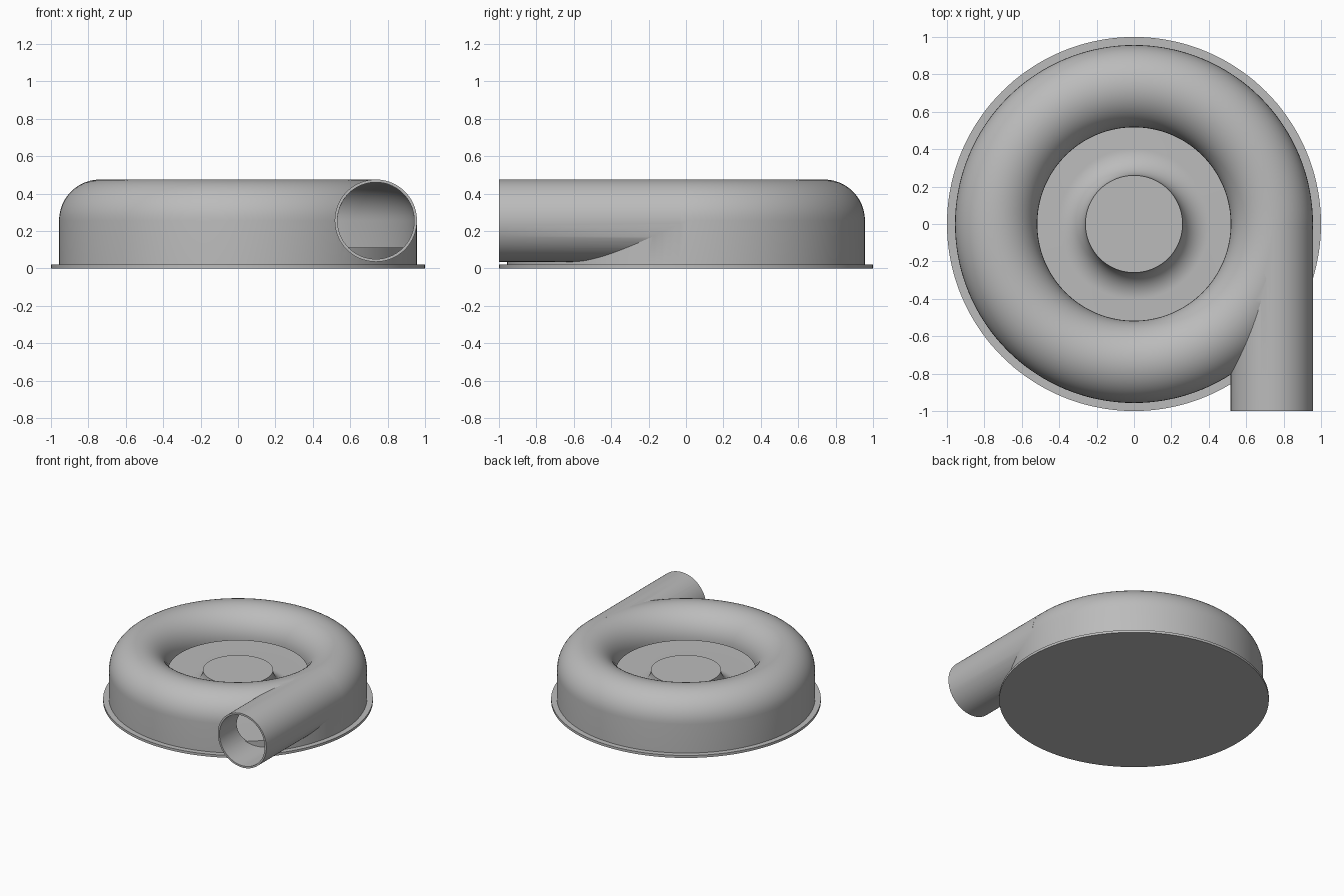
import bpy, bmesh
from math import sin, cos, pi, radians
from mathutils import Matrix, Vector

cube = bpy.data.objects.get("Cube")
if cube:
    bpy.data.objects.remove(cube, do_unlink=True)

# Main dimensions
RING = 0.737      # radius of the duct centre line
AXIS_Z = 0.255    # height of the duct centre line
TUBE = 0.22       # outer duct radius
BORE = 0.205      # inner duct radius
FLOOR = 0.112     # height of the inner floor
HUB = 0.26        # hub radius
STEPS = 144

grey = bpy.data.materials.new("plain_grey")
grey.use_nodes = True
colour = (0.5, 0.5, 0.5, 1)
grey.diffuse_color = colour
grey.node_tree.nodes["Principled BSDF"].inputs["Base Color"].default_value = colour


def arc(cx, cz, r, start, end, n=24):
    """Points of a circular arc in the profile plane."""
    angles = [start + (end - start) * i / n for i in range(n + 1)]
    return [(cx + r * cos(a), cz + r * sin(a)) for a in angles]


def finish(name, bm):
    bmesh.ops.recalc_face_normals(bm, faces=bm.faces)
    mesh = bpy.data.meshes.new(name)
    bm.to_mesh(mesh)
    bm.free()
    mesh.materials.append(grey)
    obj = bpy.data.objects.new(name, mesh)
    bpy.context.collection.objects.link(obj)
    return obj


def revolve(name, profile, closed):
    """Spin a radius/height profile around the vertical axis."""
    bm = bmesh.new()
    verts = [bm.verts.new((r, 0, z)) for r, z in profile]
    pairs = list(zip(verts, verts[1:]))
    if closed:
        pairs.append((verts[-1], verts[0]))
    edges = [bm.edges.new(p) for p in pairs]
    bmesh.ops.spin(bm, geom=verts + edges, cent=(0, 0, 0), axis=(0, 0, 1),
                   dvec=(0, 0, 0), angle=2 * pi, steps=STEPS,
                   use_merge=False, use_duplicate=False)
    bmesh.ops.remove_doubles(bm, verts=bm.verts, dist=0.00005)
    return finish(name, bm)


def outlet(name, radius, y0, y1):
    """Straight cylinder along y on the outlet axis."""
    bm = bmesh.new()
    place = (Matrix.Translation(Vector((RING, (y0 + y1) / 2, AXIS_Z)))
             @ Matrix.Rotation(pi / 2, 4, 'X'))
    bmesh.ops.create_cone(bm, cap_ends=True, segments=96, radius1=radius,
                          radius2=radius, depth=y1 - y0, matrix=place)
    return finish(name, bm)


def combine(target, other, operation):
    """Apply a boolean and drop the helper."""
    other.hide_render = True
    mod = target.modifiers.new("cut", 'BOOLEAN')
    mod.operation = operation
    mod.solver = 'EXACT'
    mod.object = other
    bpy.context.view_layer.objects.active = target
    bpy.ops.object.modifier_apply(modifier=mod.name)
    bpy.data.objects.remove(other, do_unlink=True)


# Housing: rounded ring body joined to the tangential outlet pipe
housing = revolve("housing", [(RING - TUBE, 0.01), (RING + TUBE, 0.01)]
                  + arc(RING, AXIS_Z, TUBE, 0, pi), True)
combine(housing, outlet("pipe_body", TUBE, -1, -0.03), 'UNION')

# Hollow out the ring duct and the pipe bore
void = revolve("duct_void", [(0.45, 0.1), (RING + BORE, 0.1)]
               + arc(RING, AXIS_Z, BORE, 0, pi) + [(0.45, 0.25)], True)
combine(housing, void, 'DIFFERENCE')
combine(housing, outlet("pipe_bore", BORE, -1.1, -0.03), 'DIFFERENCE')

# Inner floor sweeping up into the central hub
fillet = AXIS_Z - FLOOR
hub = revolve("floor_and_hub", [(0, 0.01), (0.95, 0.01), (0.95, FLOOR)]
              + arc(HUB + fillet, AXIS_Z, fillet, 1.5 * pi, pi, 16)
              + [(0, AXIS_Z)], False)

# Base flange
base = revolve("base_flange", [(0, 0), (1, 0), (1, 0.02), (0, 0.02)], False)

# Smooth curves, sharp rims
for obj in (housing, hub, base):
    bpy.ops.object.select_all(action='DESELECT')
    obj.select_set(True)
    bpy.context.view_layer.objects.active = obj
    bpy.ops.object.shade_smooth_by_angle(angle=radians(25))
